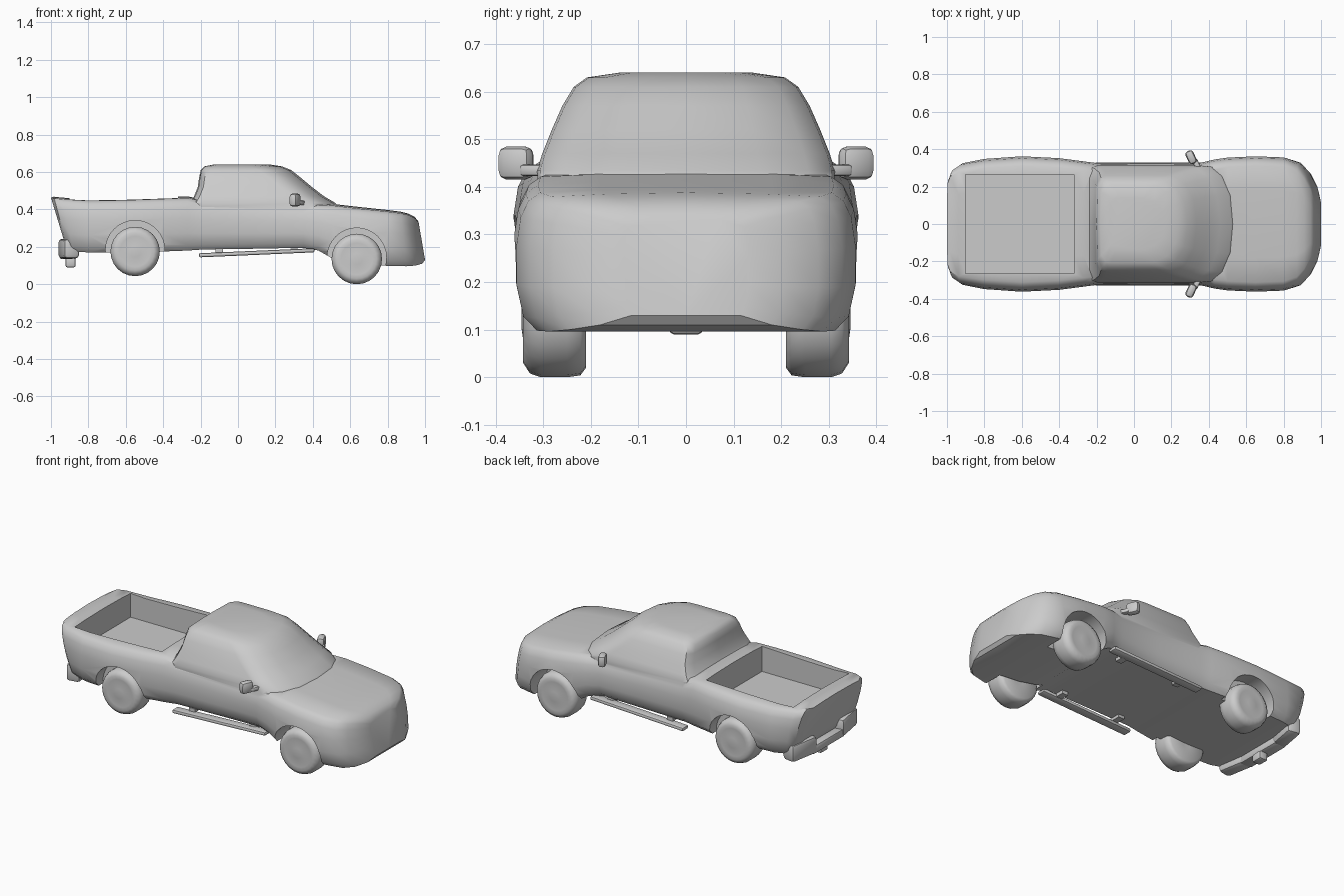
import bpy, bmesh, math
from mathutils import Vector, Matrix

if "Cube" in bpy.data.objects:
    bpy.data.objects.remove(bpy.data.objects["Cube"])


def make(name, bm, angle=40):
    bmesh.ops.recalc_face_normals(bm, faces=bm.faces)
    me = bpy.data.meshes.new(name)
    bm.to_mesh(me)
    bm.free()
    ob = bpy.data.objects.new(name, me)
    bpy.context.collection.objects.link(ob)
    smooth(ob, angle)
    return ob


def activate(ob):
    bpy.ops.object.select_all(action='DESELECT')
    ob.select_set(True)
    bpy.context.view_layer.objects.active = ob


def smooth(ob, angle=40):
    activate(ob)
    bpy.ops.object.shade_smooth_by_angle(angle=math.radians(angle))


def loft(name, rings, angle=40):
    """Skin closed rings of equal point count and cap both ends."""
    bm = bmesh.new()
    rows = [[bm.verts.new(p) for p in r] for r in rings]
    n = len(rows[0])
    for a, b in zip(rows, rows[1:]):
        for i in range(n):
            j = (i + 1) % n
            bm.faces.new((a[i], a[j], b[j], b[i]))
    bm.faces.new(rows[0])
    bm.faces.new(rows[-1])
    return make(name, bm, angle)


def mirrored(half):
    """Close a half ring whose first and last points lie on y = 0."""
    return half + [(x, -y, z) for x, y, z in reversed(half[1:-1])]


def box(name, loc, size, bevel=0.0, rot=(0, 0, 0)):
    bm = bmesh.new()
    bmesh.ops.create_cube(bm, size=1)
    bmesh.ops.scale(bm, vec=size, verts=bm.verts)
    if bevel:
        bmesh.ops.bevel(bm, geom=bm.edges[:], offset=bevel, segments=2,
                        profile=0.5, affect='EDGES')
    ob = make(name, bm)
    ob.location = loc
    ob.rotation_euler = rot
    return ob


def lathe_y(name, profile, center, side, n=24):
    """Revolve (radius, y) pairs about an axis parallel to y."""
    cx, cz = center
    return loft(name, [[(cx + r * math.cos(2 * math.pi * i / n), y * side,
                         cz + r * math.sin(2 * math.pi * i / n))
                        for i in range(n)] for r, y in profile], 50)


def boolean(ob, other, op):
    mod = ob.modifiers.new(op, 'BOOLEAN')
    mod.object, mod.operation, mod.solver = other, op, 'EXACT'
    activate(ob)
    bpy.ops.object.modifier_apply(modifier=mod.name)
    bpy.data.objects.remove(other)


# Lower body: cross-sections along x (x bottom, x top, half width, z bottom, z top)
sections = [
    (-.92, -1.0, .25, .20, .463), (-.91, -.985, .295, .185, .468),
    (-.88, -.94, .325, .175, .463), (-.80, -.80, .348, .17, .455),
    (-.60, -.60, .362, .17, .458), (-.40, -.40, .352, .175, .465),
    (-.27, -.27, .335, .18, .47), (-.20, -.20, .326, .185, .455),
    (.10, .10, .324, .19, .445), (.35, .35, .326, .195, .435),
    (.43, .43, .345, .18, .432), (.50, .50, .355, .14, .43),
    (.65, .65, .362, .11, .413), (.80, .80, .356, .098, .397),
    (.90, .87, .328, .096, .388), (.95, .91, .278, .10, .378),
    (.985, .945, .205, .11, .36), (1.0, .965, .13, .13, .335)]
shape = [(0, 0), (.88, 0), (.96, .10), (1, .32), (1, .6), (.975, .8),
         (.93, .91), (.86, .97), (.5, .99), (0, 1)]
body = loft("truck_body", [mirrored([(xb + (xt - xb) * fz, w * fy, zb + (zt - zb) * fz)
                                     for fy, fz in shape])
                           for xb, xt, w, zb, zt in sections])

# Cab: plan outlines stacked upward (z, x rear, x front, half width)
levels = [(.395, -.26, .56, .31), (.435, -.255, .52, .313), (.47, -.235, .46, .302),
          (.52, -.215, .395, .282), (.57, -.208, .335, .26), (.61, -.20, .285, .236),
          (.63, -.18, .235, .208), (.64, -.13, .17, .14)]
cab = loft("cab", [mirrored([(xr, 0, z), (xr + .005, .8 * w, z), (xr + .03, .97 * w, z),
                             (xr + .06, w, z), (xf - .17, w, z), (xf - .12, .98 * w, z),
                             (xf - .06, .82 * w, z), (xf - .015, .5 * w, z), (xf, 0, z)])
                   for z, xr, xf, w in levels])
boolean(body, cab, 'UNION')

# Cargo bed opening
boolean(body, box("bed_cutter", (-.61, 0, .46), (.58, .53, .30)), 'DIFFERENCE')

# Wheels and the wells cut for them (centre, inner well limit, radius)
axles = {"rear": ((-.55, .175), .272, .132), "front": ((.635, .135), .20, .135)}
for label, (center, inner, r) in axles.items():
    for side, word in ((1, "left"), (-1, "right")):
        well = lathe_y("well_cutter", [(.158, inner), (.158, .45)],
                       (center[0], center[1] + .008), side, 32)
        boolean(body, well, 'DIFFERENCE')
        lathe_y(f"{label}_{word}_wheel",
                [(.03, .215), (r - .02, .21), (r - .004, .222), (r, .25), (r, .305),
                 (r - .008, .328), (r - .03, .342), (r - .05, .338), (.03, .346)],
                center, side)
smooth(body, 35)

# Side mirrors and running boards
for side, word in ((1, "left"), (-1, "right")):
    box(f"{word}_mirror", (.305, .357 * side, .45), (.045, .075, .07), .018,
        (0, 0, math.radians(25) * side))
    box(f"{word}_mirror_arm", (.335, .318 * side, .435), (.03, .06, .025), .008,
        (0, 0, math.radians(25) * side))
    box(f"{word}_running_board", (.10, .302 * side, .168), (.62, .056, .022), .009,
        (0, math.radians(-2.5), 0))
    for x in (-.1, .3):
        box(f"{word}_board_bracket", (x, .26 * side, .18), (.04, .07, .02))
    # Rear bumper corners
    box(f"{word}_rear_bumper_end", (-.905, .21 * side, .19), (.085, .19, .105), .02,
        (0, 0, math.radians(-10) * side))

# Rear bumper step and tow hitch
box("rear_bumper_step", (-.915, 0, .16), (.08, .30, .05), .012)
box("tow_hitch", (-.895, 0, .115), (.055, .07, .05), .01)
